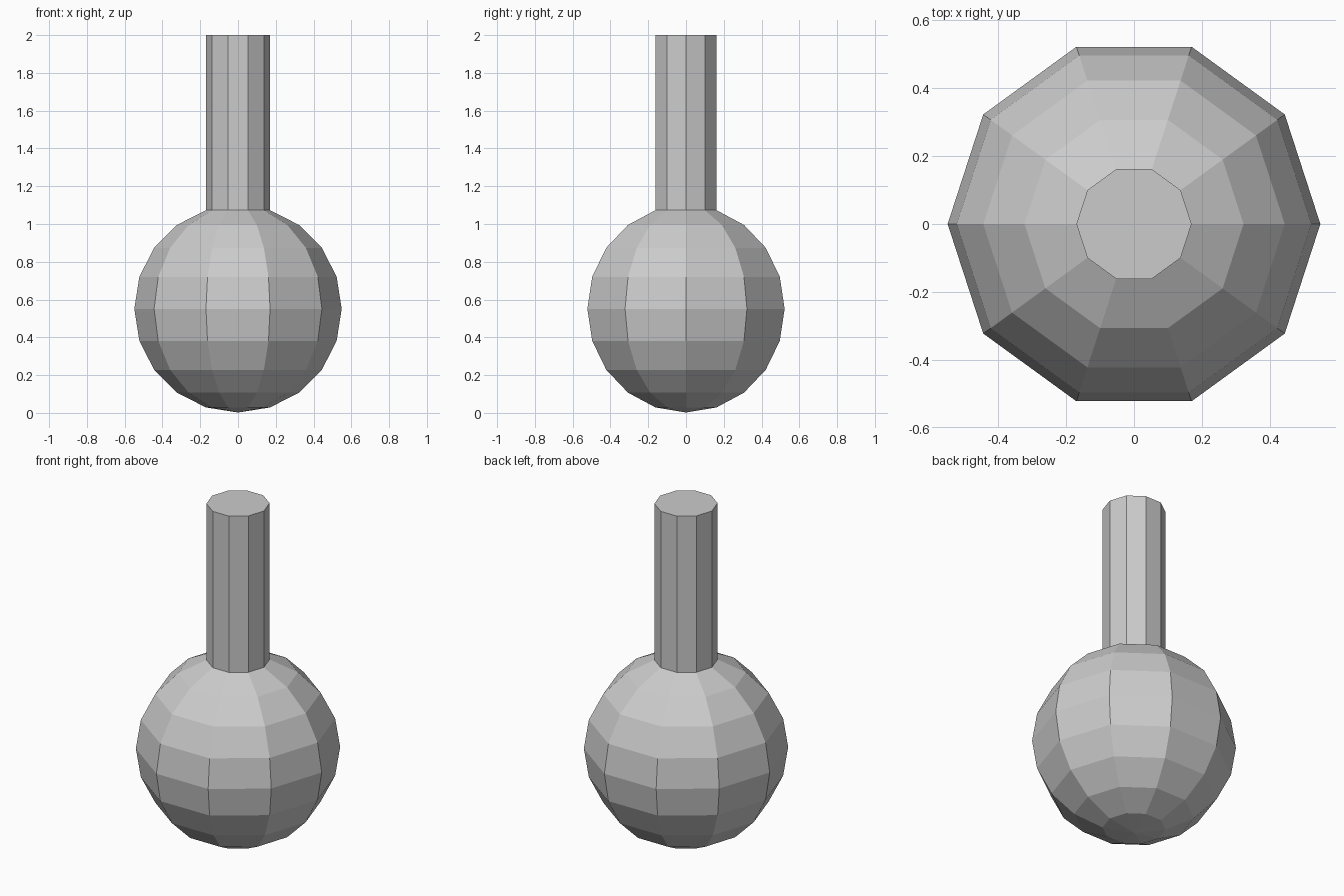
import bpy, bmesh
from math import sin, cos, pi

if "Cube" in bpy.data.objects:
    bpy.data.objects.remove(bpy.data.objects["Cube"])

SIDES, RADIUS, CENTRE_Z, TOP_Z = 10, 0.549, 0.551, 2.0

bm = bmesh.new()


def ring(r, z):
    return [bm.verts.new((r * cos(2 * pi * i / SIDES), r * sin(2 * pi * i / SIDES), z))
            for i in range(SIDES)]


# Round bulb: latitude rings every 18 degrees, the last one is the neck opening
lats = [pi * k / 10 for k in range(1, 10)]
rings = [ring(RADIUS * sin(a), CENTRE_Z - RADIUS * cos(a)) for a in lats]

# Straight neck rising from the top ring
rings.append(ring(RADIUS * sin(lats[-1]), TOP_Z))

# Side walls
for low, high in zip(rings, rings[1:]):
    for i in range(SIDES):
        j = (i + 1) % SIDES
        bm.faces.new((low[i], low[j], high[j], high[i]))

# Bottom pole and flat top cap
pole = bm.verts.new((0, 0, CENTRE_Z - RADIUS))
for i in range(SIDES):
    bm.faces.new((pole, rings[0][(i + 1) % SIDES], rings[0][i]))
bm.faces.new(rings[-1])

mesh = bpy.data.meshes.new("round_flask")
bm.to_mesh(mesh)
bm.free()
bpy.context.collection.objects.link(bpy.data.objects.new("round_flask", mesh))
